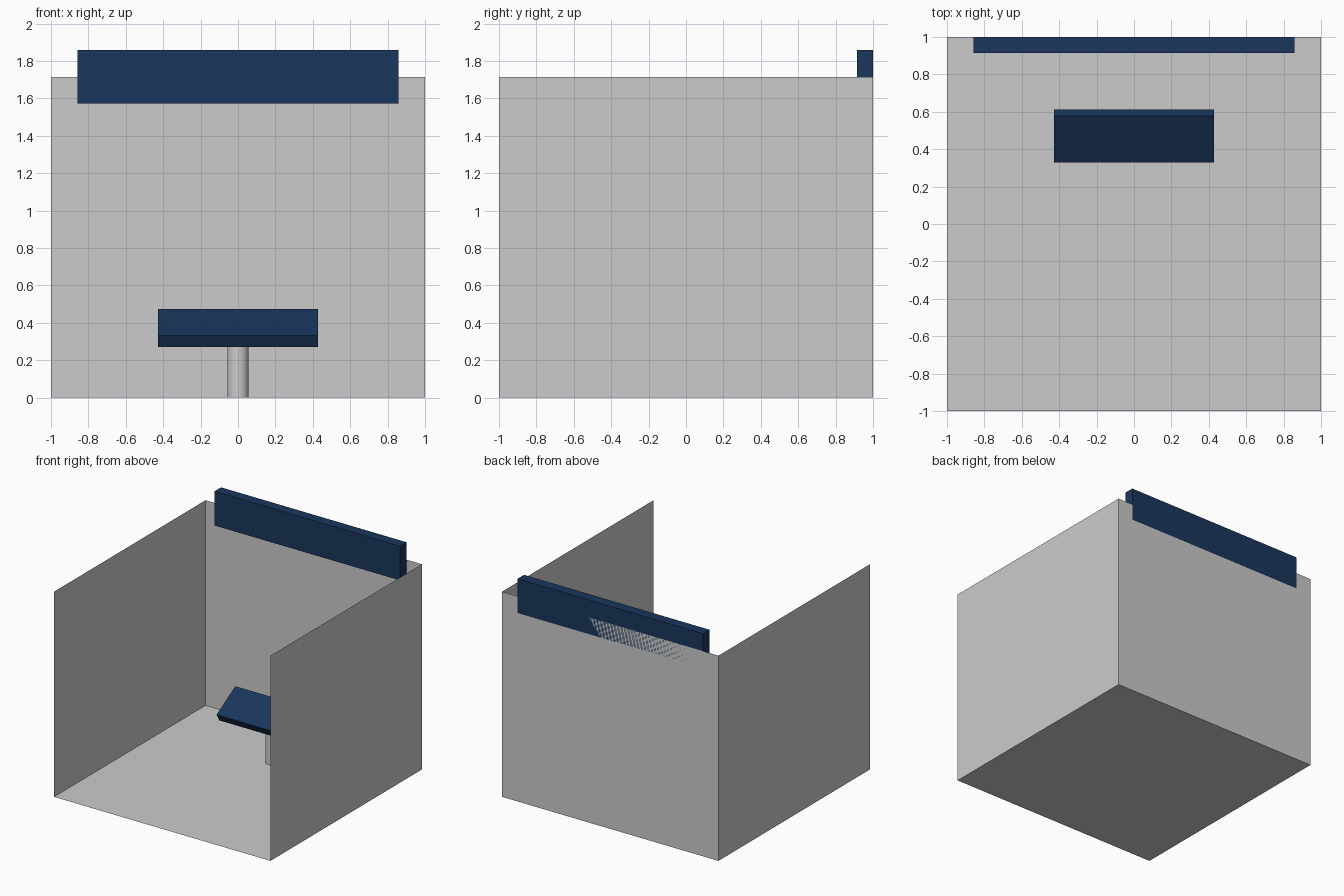
import bpy
from math import radians, pi

if "Cube" in bpy.data.objects:
    bpy.data.objects.remove(bpy.data.objects["Cube"])

navy = bpy.data.materials.new("navy")
navy.diffuse_color = (0.0103, 0.0369, 0.1095, 1)
navy.use_nodes = True
navy.node_tree.nodes["Principled BSDF"].inputs["Base Color"].default_value = navy.diffuse_color

H = 1.714  # wall height


def finish(name, mat=None):
    ob = bpy.context.object
    ob.name = name
    bpy.ops.object.transform_apply(location=False, rotation=True, scale=True)
    if mat:
        ob.data.materials.append(mat)
    return ob


def sheet(name, loc, size, rot=(0, 0, 0)):
    bpy.ops.mesh.primitive_plane_add(size=1, location=loc, rotation=rot)
    bpy.context.object.scale = (*size, 1)
    return finish(name)


def box(name, loc, size, rot=(0, 0, 0), mat=None):
    bpy.ops.mesh.primitive_cube_add(size=1, location=loc, rotation=rot)
    bpy.context.object.scale = size
    return finish(name, mat)


# Booth shell: thin floor and three thin walls, open front and top
sheet("floor", (0, 0, 0), (2, 2))
sheet("back_wall", (0, 1, H / 2), (2, H), (pi / 2, 0, 0))
for side, x in (("left", -1), ("right", 1)):
    sheet(side + "_wall", (x, 0, H / 2), (H, 2), (0, pi / 2, 0))

# Header board at the top of the back wall
box("header_board", (0, 0.957, 1.717), (1.714, 0.086, 0.286), mat=navy)

# Tilted panel on a round post
box("tilted_panel", (0, 0.471, 0.3725), (0.857, 0.286, 0.0714),
    (radians(30), 0, 0), navy)
bpy.ops.mesh.primitive_cylinder_add(vertices=32, radius=0.057, depth=0.343,
                                    location=(0, 0.46, 0.1715))
finish("post")
bpy.ops.object.shade_smooth_by_angle(angle=radians(30))
